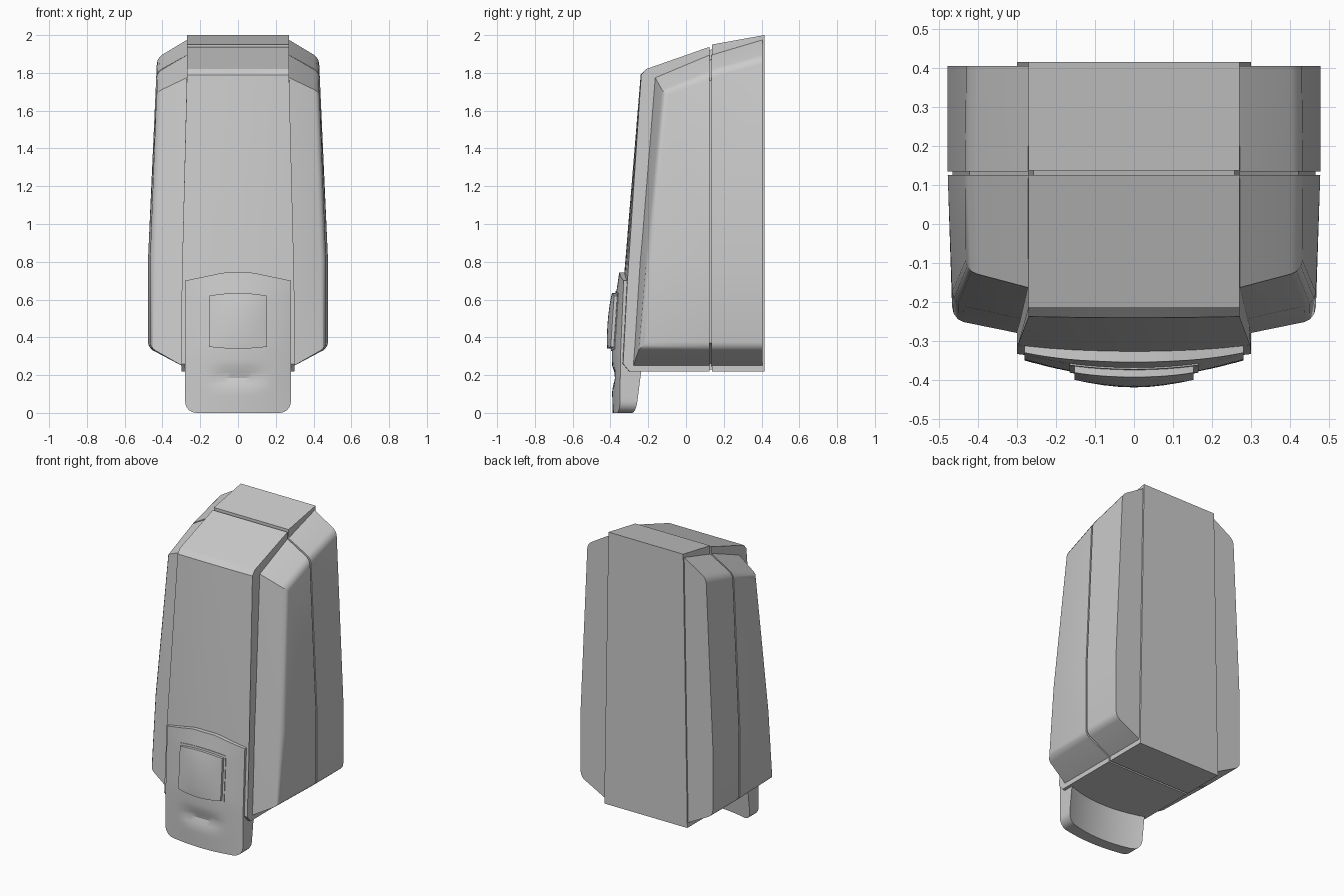
import bpy, bmesh, math

if "Cube" in bpy.data.objects:
    bpy.data.objects.remove(bpy.data.objects["Cube"])


def finish(bm, name, smooth=True):
    bmesh.ops.recalc_face_normals(bm, faces=bm.faces)
    me = bpy.data.meshes.new(name)
    bm.to_mesh(me)
    bm.free()
    ob = bpy.data.objects.new(name, me)
    bpy.context.collection.objects.link(ob)
    if smooth:
        bpy.ops.object.select_all(action='DESELECT')
        ob.select_set(True)
        bpy.context.view_layer.objects.active = ob
        bpy.ops.object.shade_smooth_by_angle(angle=math.radians(25))
    return ob


def loft(bm, rings):
    """Closed rings of points joined by quads; returns vertex rings."""
    vs = [[bm.verts.new(p) for p in r] for r in rings]
    n = len(vs[0])
    for a, b in zip(vs, vs[1:]):
        for i in range(n):
            j = (i + 1) % n
            bm.faces.new((a[i], a[j], b[j], b[i]))
    return vs


def band(name, profile, shrink=0.0):
    """Central band: side profile (y, z, bow) swept across x, narrowing upward."""
    bm = bmesh.new()
    rings = []
    for k in range(9):
        u = k / 4 - 1
        rings.append([(u * (0.30 - 0.03 * min(1, max(0, z - 0.6) / 1.2) - shrink),
                       y - bow * (1 - u * u), z) for y, z, bow in profile])
    vs = loft(bm, rings)
    bm.faces.new(vs[0])
    bm.faces.new(vs[-1])
    return finish(bm, name)


def side_x(z):
    return 0.477 - 0.045 * max(0, z - 0.8)


def cheek(name, inner, outer, mids, round_edges=(), inset=0.0):
    """Side shell lofted from the band outward, mirrored to both sides.
    outer entries are (y, z, dx); mids are the two points at mid height."""
    for s, label in ((1, "right"), (-1, "left")):
        bm = bmesh.new()
        vs = loft(bm, [[(s * 0.27, y, z) for y, z in inner],
                       [(s * (side_x(z) - dx - inset), y, z) for y, z, dx in outer]])
        bm.faces.new(vs[0])
        bm.faces.new(vs[1])
        bmesh.ops.connect_verts(bm, verts=[vs[1][m] for m in mids])
        n = len(inner)
        edges = [bm.edges.get((vs[1][i], vs[1][(i + 1) % n])) for i in round_edges]
        if edges:
            bmesh.ops.bevel(bm, geom=edges, offset=0.03, segments=3, profile=0.5,
                            affect='EDGES', clamp_overlap=True)
        finish(bm, label + "_" + name)


def panel(name, w, zb, zt, front, back, nx=24, nz=24):
    """Curved slab with front and back surfaces given as y(x, z)."""
    bm = bmesh.new()
    rings = []
    for i in range(nx + 1):
        x = -w * math.cos(math.pi * i / nx)
        zs = [zb(x) + (zt(x) - zb(x)) * j / nz for j in range(nz + 1)]
        rings.append([(x, front(x, z), z) for z in zs] +
                     [(x, back(x, z), z) for z in reversed(zs)])
    vs = loft(bm, rings)
    m = 2 * nz + 1
    for r in (vs[0], vs[-1]):
        for j in range(nz):
            bm.faces.new((r[j], r[j + 1], r[m - j - 1], r[m - j]))
    return finish(bm, name)


def lerp_table(t, table):
    for (a, va), (b, vb) in zip(table, table[1:]):
        if t <= b:
            return va + (vb - va) * max(0, t - a) / (b - a)
    return table[-1][1]


# central band: front cover, rear housing and the recessed seam between them
band("front_cover_band", [(0.125, 0.22, 0), (-0.30, 0.22, 0.01), (-0.333, 0.26, 0.02),
                          (-0.31, 0.70, 0.02), (-0.237, 1.79, 0.003),
                          (-0.212, 1.82, 0), (0.125, 1.938, 0)])
band("rear_housing_band", [(0.137, 0.22, 0), (0.137, 1.95, 0), (0.415, 2.0, 0),
                           (0.415, 0.22, 0)])
band("band_seam", [(0.10, 0.23, 0), (0.10, 1.915, 0), (0.16, 1.93, 0), (0.16, 0.23, 0)], 0.012)

# side cheeks of cover and housing
cheek("cover_cheek",
      [(0.125, 0.235), (-0.285, 0.235), (-0.247, 0.80), (-0.163, 1.775),
       (0.125, 1.895), (0.125, 0.80)],
      [(0.125, 0.345, 0), (-0.245, 0.345, 0.012), (-0.205, 0.80, 0.012),
       (-0.122, 1.70, 0.006), (0.125, 1.80, 0), (0.125, 0.80, 0)],
      (2, 5), (0, 1, 2, 3))
cheek("housing_cheek",
      [(0.135, 0.235), (0.135, 0.80), (0.135, 1.895), (0.405, 1.975), (0.405, 0.80), (0.405, 0.235)],
      [(0.135, 0.345, 0), (0.135, 0.80, 0), (0.135, 1.805, 0), (0.405, 1.88, 0),
       (0.405, 0.80, 0), (0.405, 0.345, 0)],
      (1, 4), (2, 5))
cheek("cheek_seam",
      [(0.10, 0.25), (0.10, 0.80), (0.10, 1.86), (0.16, 1.88), (0.16, 0.80), (0.16, 0.25)],
      [(0.10, 0.37, 0), (0.10, 0.80, 0), (0.10, 1.75, 0), (0.16, 1.77, 0),
       (0.16, 0.80, 0), (0.16, 0.37, 0)],
      (1, 4), (), 0.012)


# push lever: bowed plate with rounded lower corners and a finger dimple
W = 0.28


def lever_bottom(x):
    c = max(0, abs(x) - (W - 0.06))
    return 0.06 - math.sqrt(max(0, 0.06 ** 2 - c * c))


def lever_top(x):
    return 0.742 - 0.042 * max(0, (abs(x) - 0.08) / 0.20)


def lever_front(x, z):
    side = lerp_table(z, [(0, -0.35), (0.3, -0.347), (0.74, -0.328)])
    mid = lerp_table(z, [(0, -0.388), (0.17, -0.393), (0.35, -0.393), (0.62, -0.372), (0.74, -0.354)])
    dimple = 0.02 * math.exp(-((z - 0.19) / 0.04) ** 2 - (x / 0.13) ** 4)
    return side + (mid - side) * (1 - (x / W) ** 2) + dimple


def lever_back(x, z):
    side = lerp_table(z, [(0, -0.265), (0.24, -0.235), (0.3, -0.29), (0.74, -0.28)])
    return side - 0.05 * (1 - (x / W) ** 2) * (z < 0.29)


panel("push_lever", W, lever_bottom, lever_top, lever_front, lever_back)

# raised square button and the thin rim around it
for name, w, out in (("button_rim", 0.165, 0.004), ("lever_button", 0.153, 0.02)):
    g = w - 0.153
    panel(name, w,
          lambda x: 0.345 - g - 0.01 * (1 - (x / w) ** 2) + 0.005,
          lambda x: 0.62 + g + 0.014 * (1 - (x / w) ** 2),
          lambda x, z: lever_front(x, z) - out - (out > 0.01) * 0.012 * (1 - ((z - 0.48) / 0.17) ** 2) * (1 - (x / w) ** 2),
          lambda x, z: lever_front(x, z) + 0.02, 12, 10)
